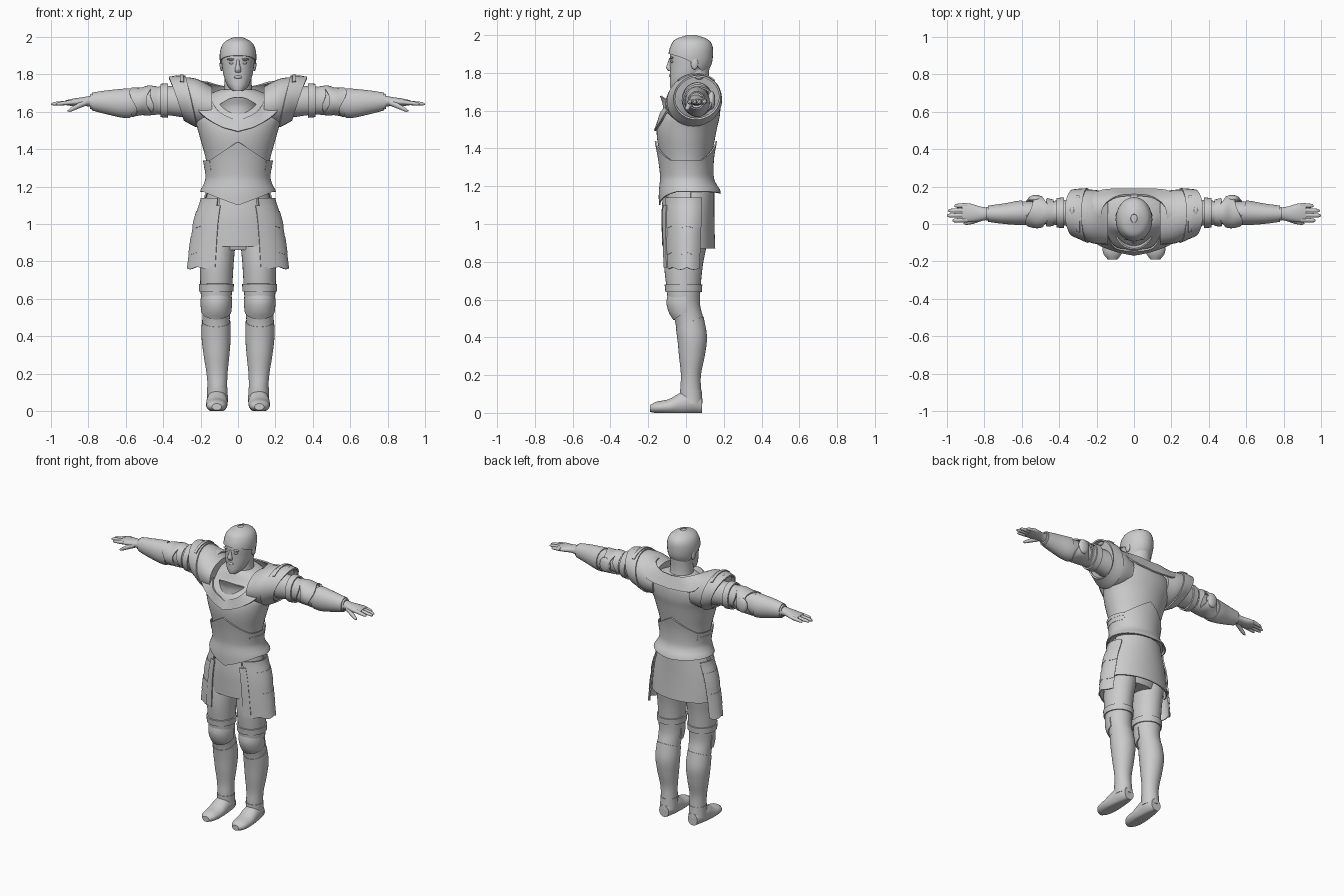
import bpy, bmesh
from math import sin, cos, radians
from mathutils import Vector, Matrix

cube = bpy.data.objects.get("Cube")
if cube:
    bpy.data.objects.remove(cube, do_unlink=True)

steel = bpy.data.materials.new("light_grey")
steel.use_nodes = True
GREY = (0.6, 0.6, 0.6, 1)
steel.diffuse_color = GREY
steel.node_tree.nodes["Principled BSDF"].inputs["Base Color"].default_value = GREY

UNIT = 0.01  # all sizes below are in hundredths
AXES = {"X": lambda t, u, v: (t, u, v),
        "Y": lambda t, u, v: (u, t, v),
        "Z": lambda t, u, v: (u, v, t)}


def finish(name, bm, mirror, thick=0):
    if thick:
        bmesh.ops.recalc_face_normals(bm, faces=bm.faces)
        bmesh.ops.solidify(bm, geom=list(bm.faces), thickness=thick * UNIT)
    bmesh.ops.recalc_face_normals(bm, faces=bm.faces)
    mesh = bpy.data.meshes.new(name)
    bm.to_mesh(mesh)
    bm.free()
    mesh.materials.append(steel)
    obj = bpy.data.objects.new(name, mesh)
    bpy.context.collection.objects.link(obj)
    bpy.ops.object.select_all(action="DESELECT")
    obj.select_set(True)
    bpy.context.view_layer.objects.active = obj
    bpy.ops.object.shade_smooth_by_angle(angle=radians(45))
    if mirror:
        obj.modifiers.new("mirror", "MIRROR")
    return obj


def spline(keys, t):
    """Smooth interpolation of rows keyed by their first number."""
    last = len(keys) - 1
    t = min(max(t, keys[0][0]), keys[last][0])
    i = max(k for k in range(last) if keys[k][0] <= t)

    def slope(k):
        a, b = keys[max(k - 1, 0)], keys[min(k + 1, last)]
        return [(q - p) / (b[0] - a[0]) for p, q in zip(a, b)]
    a, b, d = keys[i], keys[i + 1], keys[i + 1][0] - keys[i][0]
    s = (t - a[0]) / d
    h = s * s * (3 - 2 * s)
    return [p + (q - p) * h + d * (m * s * (1 - s) ** 2 - n * s * s * (1 - s))
            for p, q, m, n in zip(a, b, slope(i), slope(i + 1))]


def grid(bm, rows, closed):
    verts = [[bm.verts.new(Vector(p) * UNIT) for p in row] for row in rows]
    count = len(rows[0])
    for low, high in zip(verts, verts[1:]):
        for j in range(count if closed else count - 1):
            k = (j + 1) % count
            bm.faces.new((low[j], low[k], high[k], high[j]))
    return verts


def skin(name, keys, lo=None, hi=None, arc=None, grow=0, rows=14, n=32,
         axis="Z", mirror=False, thick=0):
    """Loft of ellipses (place, centre, centre, radius, radius); lo and hi trim it by angle."""
    keys = sorted(keys)
    lo = keys[0][0] if lo is None else lo
    hi = keys[-1][0] if hi is None else hi
    start, end = arc or (0, 360)
    angles = [radians(start + (end - start) * j / n) for j in range(n if not arc else n + 1)]
    table = []
    for r in range(rows + 1):
        row = []
        for a in angles:
            low = lo(a) if callable(lo) else lo
            high = hi(a) if callable(hi) else hi
            t = low + (high - low) * r / rows
            _, cu, cv, ru, rv = spline(keys, t)
            x, y, z = AXES[axis](t, cu + (ru + grow) * cos(a), cv + (rv + grow) * sin(a))
            row.append((x, y, max(z, 0)))
        table.append(row)
    bm = bmesh.new()
    verts = grid(bm, table, not arc)
    if not thick and not arc:
        bm.faces.new(verts[0])
        bm.faces.new(verts[-1])
    return finish(name, bm, mirror, thick)


def ball(name, centre, radii, mirror=False):
    bm = bmesh.new()
    size = Matrix.Diagonal(Vector(radii) * UNIT).to_4x4()
    place = Matrix.Translation(Vector(centre) * UNIT)
    bmesh.ops.create_uvsphere(bm, u_segments=16, v_segments=10, radius=1, matrix=place @ size)
    return finish(name, bm, mirror)


# Head and face
head = [(171, 0, -5, 2.5, 3), (173, 0, -2.5, 5, 6), (178, 0, 0, 7.3, 8.5), (184, 0, 2, 8.5, 10.5),
        (190, 0, 2.5, 9, 11), (195, 0, 3, 8, 10), (198, 0, 3, 5.5, 7.5), (200, 0, 3, 1, 1.5)]
skin("head", head, hi=199.6)
skin("hair", head, lo=lambda a: 186 - 6 * sin(a) - 2 * sin(a) ** 2, grow=0.8, thick=0.7)
skin("neck", [(162, 0, 6, 9, 9), (168, 0, 5, 8, 8), (175, 0, 4.5, 7.3, 7.5), (184, 0, 5, 7, 7.5)])
skin("nose", [(181, 0, -8.3, 1.4, 1), (182.5, 0, -9, 1.7, 1.5), (185, 0, -8.5, 1, 1.3),
              (188, 0, -8, 0.7, 0.8)], n=12, rows=8)
ball("lips", (0, -8.2, 178.5), (2.3, 0.9, 0.8))
ball("chin", (0, -6.3, 173.5), (2.8, 2, 2))
ball("eye", (3.3, -7.2, 186), (1.5, 1, 0.7), True)
ball("brow", (3.4, -7.5, 188), (2.6, 1, 0.6), True)
ball("ear", (8.8, 4.5, 185), (1, 2, 3.2), True)

# Torso armour
torso = [(110, 0, 1.5, 20, 14.5), (117, 0, 2, 19, 15), (121, 0, 1, 17, 13.6), (125, 0, 0.5, 16, 12.8),
         (135, 0, 0, 17.3, 13.5), (145, 0, 0, 20, 15.3), (152, 0, 0.7, 22, 16), (158, 0, 2.5, 24, 15.5),
         (165, 0, 5.5, 22, 12.5), (170, 0, 6, 14, 10.5), (172, 0, 6, 9, 9)]
skin("breastplate", torso, lo=118, rows=30, n=48)


def peak(a):
    return max(0, 1 - abs(cos(a)) * 1.1)


skin("waist_plate", torso, lo=lambda a: 117 - peak(a) * (7 if sin(a) < 0 else 1),
     hi=lambda a: 133 + 11 * peak(a), grow=0.6, n=64, thick=0.8)
for z in (126, 129, 132):
    skin("waist_rib", torso, lo=z, hi=z + 2, arc=(-35, 35), grow=1, rows=2,
         n=12, mirror=True, thick=0.6)
skin("gorget", [(156, 0, 2, 11, 14), (163, 0, 1, 11, 12.5), (168, 0, 0, 12, 13)],
     hi=lambda a: 162 + 6 * sin(a) ** 2, arc=(205, 335), thick=0.8)

# Wide collar running from the front point over the shoulders to the back
collar = [(0, 0, -15, 155, 0, -17, 149.5), (1, 10, -13, 160, 11, -14.5, 153),
          (2, 14.5, -6, 167, 22, -9, 162), (3, 17.5, 2, 175, 25, 2, 177.5),
          (4, 16, 10, 176, 24, 13, 175), (5, 9, 15, 174, 17, 18.3, 167), (6, 0, 16, 173, 0, 19, 165)]
strip = []
for i in range(37):
    edge = spline(collar, i / 6)
    inner, outer = Vector(edge[1:4]), Vector(edge[4:])
    strip.append([inner.lerp(outer, j / 4) for j in range(5)])
bm = bmesh.new()
grid(bm, strip, False)
finish("collar", bm, True, 1)

# Layered shoulder guards
shoulder = [(14, 3, 163, 14, 10.5), (22, 4, 165, 14.3, 12.5), (30, 5.5, 167.5, 12.5, 11),
            (37, 6.5, 168.5, 10.5, 9.5)]
skin("shoulder_guard", shoulder, hi=lambda a: 30 + 3 * sin(a), axis="X", mirror=True)
skin("outer_shoulder_guard", shoulder, lo=lambda a: 25 + 3 * sin(a), hi=lambda a: 33 + 4 * sin(a),
     grow=0.8, axis="X", mirror=True, thick=1)
skin("shoulder_ridge", shoulder, lo=29, hi=31, arc=(45, 135), grow=1.4, rows=3,
     axis="X", mirror=True, thick=1)
ball("shoulder_stud", (33, 7, 178), (1.5, 2.5, 1.5), True)

# Arms
arm = [(26, 6, 165, 8, 8.5), (40, 6, 166, 6.6, 7.6), (50, 6, 165.3, 6, 7), (60, 6, 164.5, 6, 7.3),
       (70, 5.5, 165, 4.8, 5.8), (79, 5.5, 165.5, 3.6, 4)]
skin("arm", arm, axis="X", mirror=True, rows=20)
skin("upper_arm_band", arm, lo=37.5, hi=41.5, grow=1.4, axis="X", mirror=True, thick=1, rows=4)
skin("forearm_guard", arm, lo=lambda a: 58 + 2 * cos(a), hi=78, grow=0.6, axis="X",
     mirror=True, thick=0.6)
elbow = [(43, 6, 166, 7, 7.5), (48, 6.3, 166, 8, 8), (52, 6.5, 165.5, 8.8, 7.4), (57, 6, 165, 7.4, 8)]
skin("elbow_guard", elbow, lo=lambda a: 47 + 2 * cos(2 * a), hi=lambda a: 56 - 2 * sin(2 * a),
     axis="X", mirror=True, thick=0.8)
skin("elbow_band", elbow, lo=43, hi=lambda a: 46 + sin(3 * a), axis="X",
     mirror=True, thick=0.8, rows=4)
ball("elbow_wing", (52.5, 13.5, 165.5), (4, 2, 5), True)

# Hands
skin("palm", [(77, 5.5, 165.5, 3.2, 3.3), (82, 5.5, 165.5, 3.8, 2.4), (88, 6, 165, 5, 2),
              (92, 6.2, 164.8, 4.8, 1.3)], axis="X", mirror=True, n=20)
for i, tip in enumerate((97, 100, 99.3, 96)):
    y = 2.2 + 2.6 * i
    skin("finger", [(89, y, 165, 1.3, 1.3), (tip - 1, y - 0.3, 164.2, 1, 0.9),
                    (tip, y - 0.3, 164, 0.4, 0.4)], axis="X", mirror=True, n=10, rows=8)
skin("thumb", [(81, 3.5, 165, 1.8, 1.8), (86, 1.5, 162.8, 1.4, 1.5), (90, 0.5, 160.8, 1, 1),
               (91, 0.3, 160.5, 0.3, 0.3)], axis="X", mirror=True, n=10, rows=8)

# Hips and skirt
skin("hips", [(86, 0, 1, 14, 9), (95, 0, 1, 18, 11.5), (108, 0, 1, 18, 12.5), (119, 0, 1, 16, 12.5)])
skirt = [(87, 0, 1.5, 23, 14), (95, 0, 1.2, 22.5, 14), (105, 0, 1, 21, 14), (118, 0, 1.5, 17, 13.5)]
skin("skirt_front", skirt, lo=88, arc=(238, 302), thick=0.7)
skin("skirt_back", skirt, lo=87, arc=(5, 175), thick=0.7)
tasset = [(75, 0, 0.5, 27.5, 13), (90, 0, 0.5, 25.5, 13.5), (102, 0, 0.8, 23.5, 14), (113, 0, 1, 20, 14)]
for i in range(5):
    low = 78 + 7 * i
    skin("side_skirt_row", tasset, lo=lambda a: low - 1.2 * abs(sin(5 * a)) - (i == 0) * cos(a),
         hi=low + 8, arc=(-57, 32), grow=0.25 * (i % 2), rows=4, n=40, mirror=True, thick=0.8)
skin("side_skirt_trim", tasset, lo=77, hi=110, arc=(-64, -52), grow=0.7, n=4, mirror=True, thick=0.7)

# Legs
leg = [(4, 11, 3, 5, 5.3), (12, 11, 2.5, 4.9, 5.2), (20, 11.2, 2.6, 5.3, 5), (30, 11.5, 3.1, 6.6, 6.5),
       (40, 11.7, 3.2, 7.5, 7.6), (50, 11.7, 1.5, 7.3, 7.7), (57, 11.6, -0.8, 7.9, 8.3),
       (66, 11.6, -1.3, 8.5, 9), (78, 11.4, -1.3, 9, 10.2), (90, 11, 0, 9.5, 11), (104, 10.5, 1, 8.5, 10.5)]
skin("leg", leg, rows=40, mirror=True)
skin("thigh_strap", leg, lo=64, hi=68, grow=0.8, rows=4, mirror=True, thick=0.9)
skin("shin_guard", leg, lo=12, hi=lambda a: 48 + 3 * sin(a), grow=0.3, rows=20,
     mirror=True, thick=0.5)
knee = [(48, 11.6, 0.5, 7, 6.5), (53, 11.6, 0, 8, 9), (58, 11.6, -0.5, 8.4, 9.8), (64, 11.6, -1, 8, 8.5)]
skin("knee_guard", knee, lo=lambda a: 53 + 4 * sin(a), hi=63, arc=(175, 365),
     mirror=True, thick=0.8)

# Boots
skin("boot", [(-19, 11.4, 2.3, 2.5, 1.8), (-16, 11.5, 2.8, 4.8, 3), (-9, 11.4, 3.3, 5.7, 4),
              (-2, 11.2, 5, 5.6, 6), (4, 11, 5.5, 5.2, 6), (8.5, 11, 4, 3.6, 4.2)],
     axis="Y", mirror=True, rows=20)
skin("boot_cuff", leg, lo=5, hi=12.5, grow=0.6, rows=4, mirror=True, thick=0.6)
